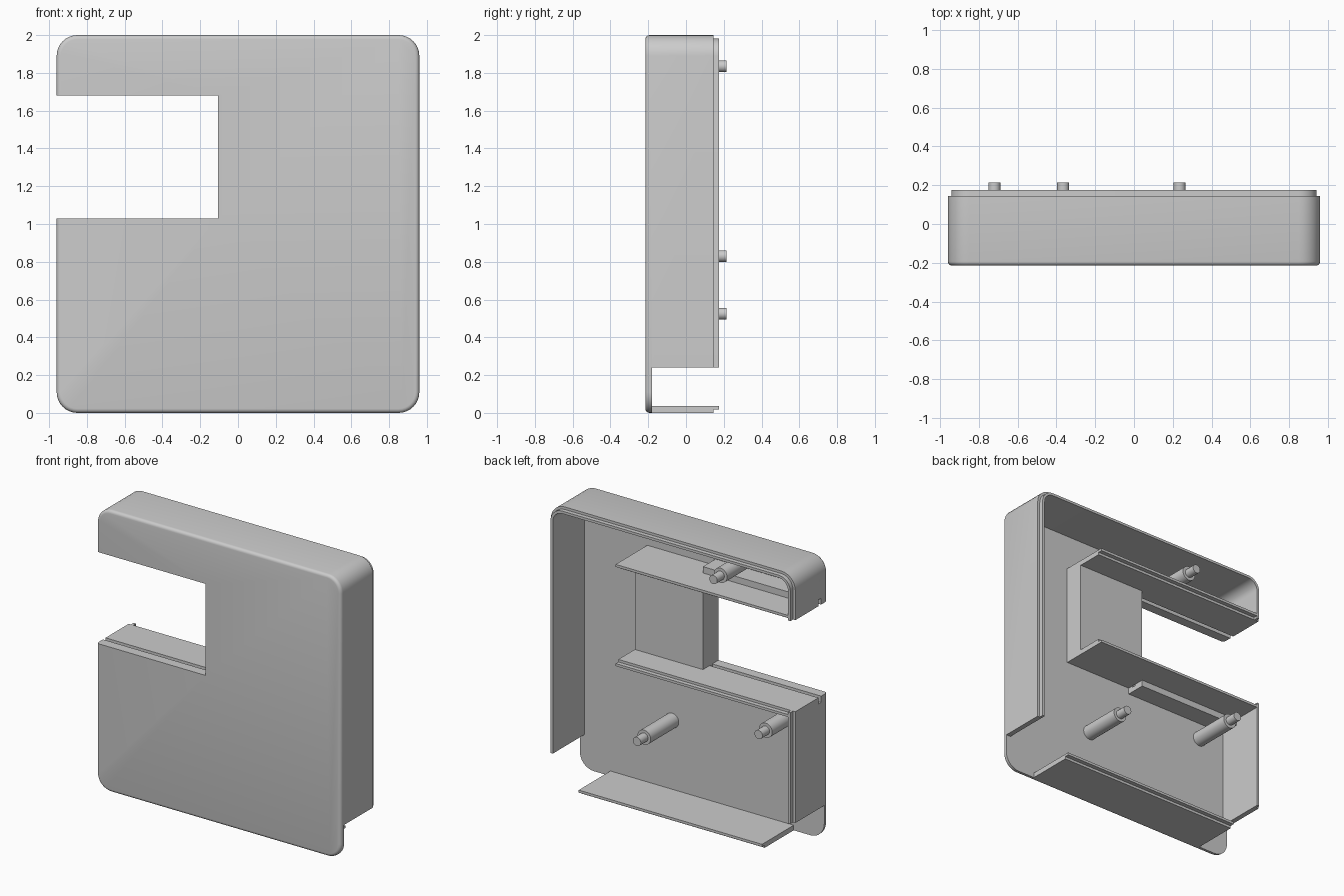
import bpy, bmesh, math
from mathutils import Vector

if "Cube" in bpy.data.objects:
    bpy.data.objects.remove(bpy.data.objects["Cube"])

mat = bpy.data.materials.new("light grey plastic")
mat.use_nodes = True
grey = (0.6, 0.6, 0.6, 1)
mat.diffuse_color = grey
mat.node_tree.nodes["Principled BSDF"].inputs["Base Color"].default_value = grey

# Main dimensions
HALF, TOP = 0.96, 2.0
FRONT, FLOOR, RIM, LIP = -0.215, -0.18, 0.145, 0.175
WALL, STEP = 0.036, 0.018
NOTCH_X, NOTCH_LOW, NOTCH_HIGH = -0.105, 1.03, 1.68
POCKET_X, POCKET_Y = 0.43, -0.04
GROOVE = (-0.145, -0.115)
RAIL = 0.045
FAR = 1.5


def prism(name, points, direction, bevel=0):
    """Extrude a closed outline; optionally round the edges of its first cap."""
    bm = bmesh.new()
    cap = bm.faces.new([bm.verts.new(p) for p in points])
    first = list(cap.edges)
    out = bmesh.ops.extrude_face_region(bm, geom=[cap], use_keep_orig=True)
    moved = [v for v in out["geom"] if isinstance(v, bmesh.types.BMVert)]
    bmesh.ops.translate(bm, verts=moved, vec=Vector(direction))
    bmesh.ops.recalc_face_normals(bm, faces=bm.faces)
    if bevel:
        bmesh.ops.bevel(bm, geom=first, offset=bevel, segments=4,
                        profile=0.5, affect="EDGES")
    mesh = bpy.data.meshes.new(name)
    bm.to_mesh(mesh)
    bm.free()
    mesh.materials.append(mat)
    obj = bpy.data.objects.new(name, mesh)
    bpy.context.collection.objects.link(obj)
    return obj


def box(name, x, y, z):
    pts = [(x[0], y[0], z[0]), (x[1], y[0], z[0]), (x[1], y[0], z[1]), (x[0], y[0], z[1])]
    return prism(name, pts, (0, y[1] - y[0], 0))


def rounded_slab(name, inset, y0, y1, bevel=0):
    r, pts = 0.11 - inset, []
    for k, (sx, top) in enumerate([(1, 1), (-1, 1), (-1, 0), (1, 0)]):
        cx = sx * (HALF - inset - r)
        cz = TOP - inset - r if top else inset + r
        for i in range(9):
            a = math.pi / 2 * (k + i / 8)
            pts.append((cx + r * math.cos(a), y0, cz + r * math.sin(a)))
    return prism(name, pts, (0, y1 - y0, 0), bevel)


def activate(obj):
    bpy.ops.object.select_all(action="DESELECT")
    obj.select_set(True)
    bpy.context.view_layer.objects.active = obj


def combine(obj, other, operation):
    other.hide_render = True
    mod = obj.modifiers.new(operation, "BOOLEAN")
    mod.operation, mod.object, mod.solver = operation, other, "EXACT"
    activate(obj)
    bpy.ops.object.modifier_apply(modifier=mod.name)
    bpy.data.objects.remove(other)


def smooth(obj):
    activate(obj)
    bpy.ops.object.shade_smooth_by_angle(angle=math.radians(35))


# Cover shell: rounded tray with a stepped lip, hollowed from the back
shell = rounded_slab("cover_shell", 0, FRONT, RIM, bevel=0.022)
combine(shell, rounded_slab("lip", STEP, 0, LIP), "UNION")
combine(shell, rounded_slab("cavity", WALL, FLOOR, FAR), "DIFFERENCE")

# Side notch, panel groove through the side wall, and open lower corners
combine(shell, box("notch_cutter", (-FAR, NOTCH_X), (-1, 1), (NOTCH_LOW, NOTCH_HIGH)), "DIFFERENCE")
combine(shell, box("groove_cutter", (-FAR, -HALF + WALL), GROOVE,
                   (NOTCH_LOW - RAIL, NOTCH_HIGH + RAIL)), "DIFFERENCE")
for side in (-1, 1):
    xs = sorted((side * 0.72, side * FAR))
    combine(shell, box("corner_cutter", xs, (FLOOR, 1), (-1, 0.24)), "DIFFERENCE")
smooth(shell)

# Notch shelves: profiles as (y, depth away from the notch)
back = [(RIM, 0), (RIM, STEP), (LIP, STEP), (LIP, WALL)]
plain = [(FLOOR, 0)] + back + [(FLOOR, WALL)]
railed = ([(FLOOR, 0), (GROOVE[0], 0), (GROOVE[0], RAIL), (GROOVE[1], RAIL), (GROOVE[1], 0)]
          + back + [(POCKET_Y, WALL), (POCKET_Y, WALL + RAIL), (FLOOR, WALL + RAIL)])
for label, level, sign in (("lower", NOTCH_LOW, -1), ("upper", NOTCH_HIGH, 1)):
    for part, profile, x0, x1 in (("rail_shelf", railed, -HALF + WALL, NOTCH_X),
                                  ("inner_shelf", plain, NOTCH_X, POCKET_X)):
        pts = [(x0, y, level + sign * d) for y, d in profile]
        prism(f"{label}_{part}", pts, (x1 - x0, 0, 0))

# Thick block between the shelves, behind the front face
box("notch_backing_block", (NOTCH_X, POCKET_X), (FLOOR, POCKET_Y), (NOTCH_LOW, NOTCH_HIGH))


# Mounting posts with locating pegs
def cylinder(name, x, z, radius, y0, y1):
    pts = [(x + radius * math.cos(math.tau * i / 32), y0,
            z + radius * math.sin(math.tau * i / 32)) for i in range(32)]
    smooth(prism(name, pts, (0, y1 - y0, 0)))


for label, x, z in (("upper", -0.365, 1.835), ("side", -0.72, 0.83), ("middle", 0.235, 0.525)):
    cylinder(f"{label}_post", x, z, 0.052, FLOOR, 0.135)
    cylinder(f"{label}_peg", x, z, 0.031, 0.135, 0.215)
